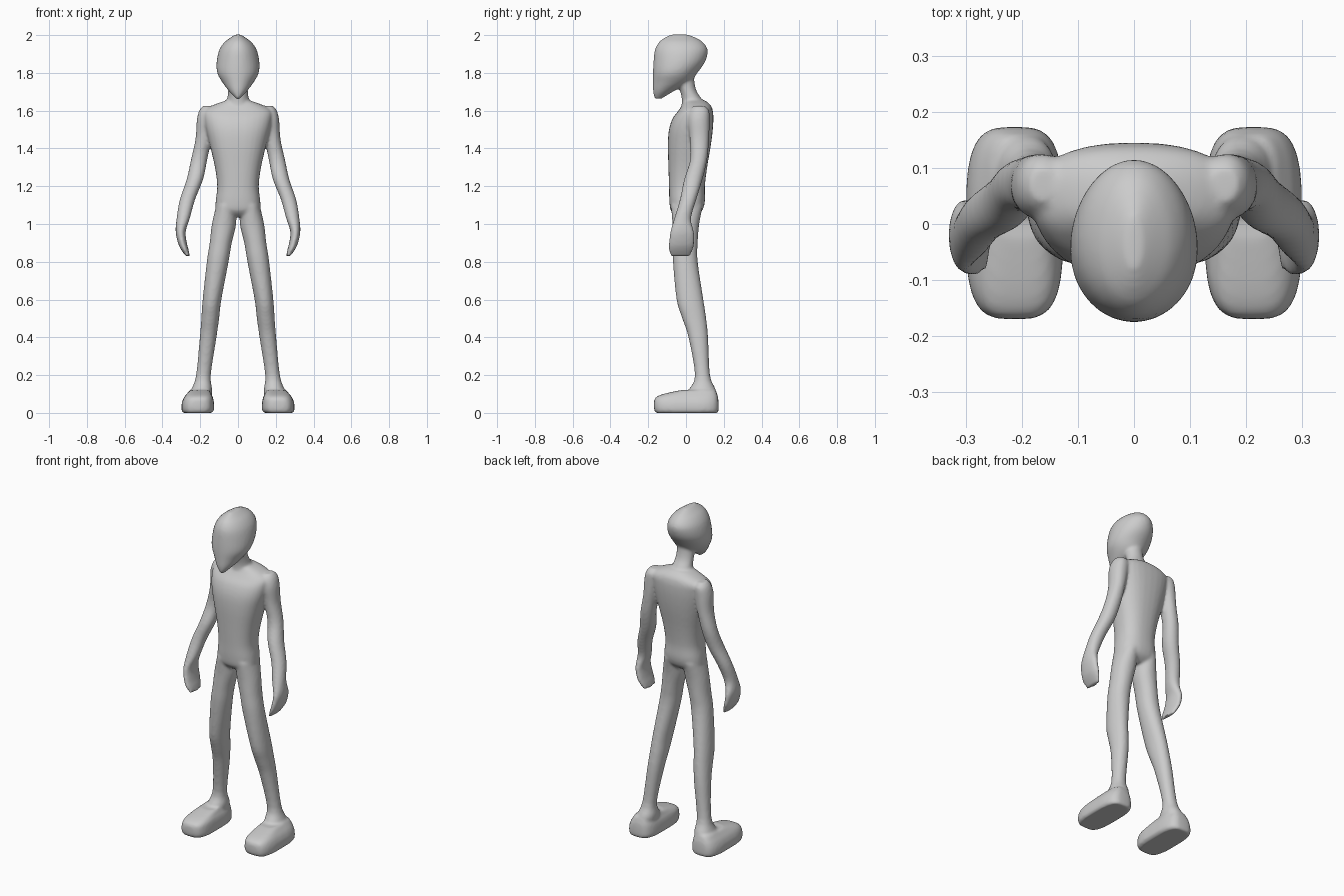
import bpy, bmesh, math

skin = bpy.data.materials.new("grey_skin")
skin.diffuse_color = (0.6, 0.6, 0.6, 1)
SIDES, STEPS = 32, 4


def spline(a, b, c, d, t):
    """Smooth interpolation from b to c."""
    return b + 0.5 * t * (c - a + t * (2*a - 5*b + 4*c - d + t * (3*(b - c) + d - a)))


def loft(bm, rows, power=2.0, side=1):
    """Closed loft through level sections: (z, x0, x1, y0, y1)."""
    secs, n = [], len(rows)
    for i in range(n - 1):
        quad = [rows[max(i - 1, 0)], rows[i], rows[i + 1], rows[min(i + 2, n - 1)]]
        secs += [[spline(*v, k / STEPS) for v in zip(*quad)] for k in range(STEPS)]
    secs.append(rows[-1])
    rings = []
    for z, x0, x1, y0, y1 in secs:
        ring = []
        for k in range(SIDES):
            a = 2 * math.pi * k / SIDES
            c, s = math.cos(a), math.sin(a)
            px = math.copysign(abs(c) ** (2 / power), c)
            py = math.copysign(abs(s) ** (2 / power), s)
            ring.append(bm.verts.new((side * ((x0 + x1) / 2 + px * (x1 - x0) / 2),
                                      (y0 + y1) / 2 + py * (y1 - y0) / 2, z)))
        rings.append(ring)
    for p, q in zip(rings, rings[1:]):
        for k in range(SIDES):
            j = (k + 1) % SIDES
            bm.faces.new((p[k], p[j], q[j], q[k]))
    bm.faces.new(rings[0])
    bm.faces.new(rings[-1])


def centred(rows):
    return [(z, -r, r, y0, y1) for z, r, y0, y1 in rows]


torso = centred([(1.04, .06, -.05, .05), (1.07, .115, -.08, .085), (1.12, .118, -.088, .1),
                 (1.2, .11, -.09, .1), (1.3, .122, -.093, .112), (1.42, .15, -.096, .132),
                 (1.5, .17, -.09, .142), (1.56, .18, -.07, .145), (1.6, .178, -.04, .142),
                 (1.63, .13, -.02, .13), (1.655, .06, -.01, .1)])
neck = centred([(1.58, .075, -.03, .11), (1.65, .06, -.022, .09), (1.7, .053, -.03, .058),
                (1.75, .052, -.05, .045), (1.82, .05, -.06, .04)])
head = centred([(1.662, .008, -.166, -.13), (1.7, .045, -.174, -.07), (1.75, .083, -.175, .02),
                (1.8, .11, -.175, .06), (1.86, .113, -.172, .102), (1.92, .1, -.165, .115),
                (1.96, .074, -.145, .092), (1.985, .042, -.115, .055), (2.003, .014, -.08, .01)])
leg = [(1.1, .01, .115, -.08, .09), (1.0, .01, .138, -.072, .07), (.9, .033, .15, -.071, .062),
       (.8, .05, .165, -.069, .062), (.6, .088, .187, -.05, .092), (.5, .1, .194, -.02, .107),
       (.4, .114, .202, .013, .117), (.2, .144, .222, .047, .127), (.12, .137, .248, .015, .158),
       (.03, .15, .28, -.02, .168)]
foot = [(0, .14, .29, -.16, .168), (.015, .127, .299, -.168, .173), (.05, .127, .298, -.17, .173),
        (.08, .132, .287, -.162, .17), (.1, .142, .272, -.12, .165), (.12, .15, .255, -.03, .158)]
arm = [(1.625, .14, .185, .04, .1), (1.6, .12, .205, .02, .122), (1.55, .12, .218, .01, .125),
       (1.45, .14, .225, .02, .122), (1.34, .163, .249, .022, .112), (1.235, .185, .272, -.01, .087),
       (1.13, .227, .308, -.032, .055), (1.03, .255, .325, -.062, .027), (.96, .277, .33, -.083, .042),
       (.9, .271, .318, -.091, .044), (.865, .262, .302, -.092, .037), (.83, .255, .277, -.082, .022)]

# Torso, neck and head, then the paired limbs
bm = bmesh.new()
loft(bm, torso, 2.4)
loft(bm, neck)
loft(bm, head, 2.0)
for side in (1, -1):
    loft(bm, leg, 2.1, side)
    loft(bm, foot, 3.4, side)
    loft(bm, arm, 2.1, side)
bmesh.ops.recalc_face_normals(bm, faces=bm.faces)
mesh = bpy.data.meshes.new("body")
bm.to_mesh(mesh)
bm.free()
mesh.materials.append(skin)
body = bpy.data.objects.new("body", mesh)
bpy.context.collection.objects.link(body)

# Fuse the parts into one continuous skin
fuse = body.modifiers.new("fuse", 'REMESH')
fuse.mode = 'VOXEL'
fuse.voxel_size = 0.008
fuse.use_smooth_shade = True
soften = body.modifiers.new("soften", 'SMOOTH')
soften.factor = 0.5
soften.iterations = 6
